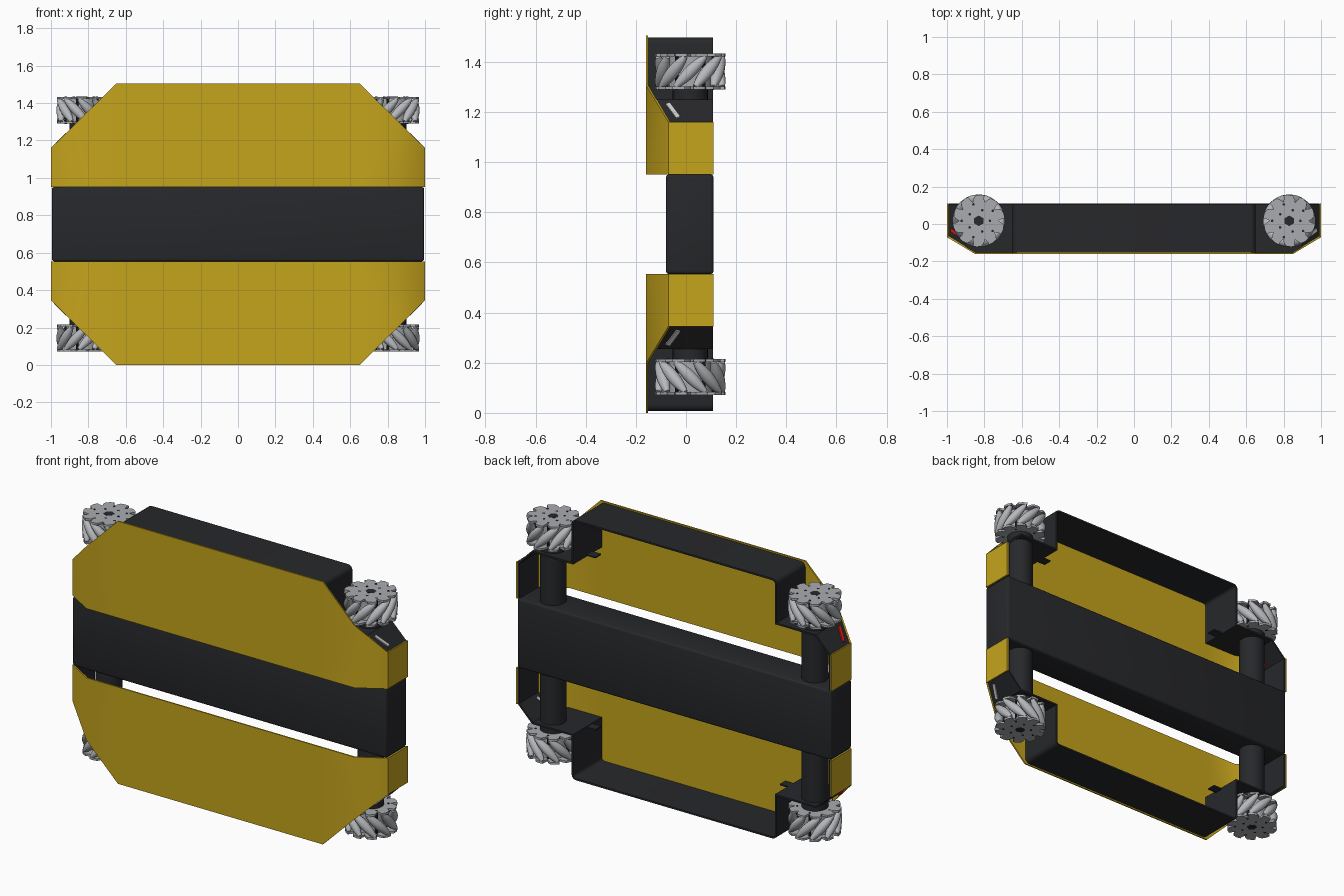
import bpy, bmesh
from math import sin, cos, pi, sqrt, radians
from mathutils import Matrix, Vector

if "Cube" in bpy.data.objects:
    bpy.data.objects.remove(bpy.data.objects["Cube"])

ZC = 0.7525  # mirror plane height


def mat(name, col):
    m = bpy.data.materials.new(name)
    m.diffuse_color = (*col, 1)
    m.use_nodes = True
    m.node_tree.nodes["Principled BSDF"].inputs["Base Color"].default_value = m.diffuse_color
    return m


YELLOW = mat("yellow", (0.56, 0.37, 0.012))
DARK = mat("dark", (0.02, 0.021, 0.024))
WHITE = mat("white_light", (0.8, 0.8, 0.8))
RED = mat("red_light", (0.8, 0.01, 0.01))
STEEL = mat("steel", (0.4, 0.41, 0.43))
RUBBER = mat("roller_grey", (0.47, 0.48, 0.5))


def add(name, bm, material, loc=(0, 0, 0), mirror=None, solid=0, bevel=0, angle=35):
    me = bpy.data.meshes.new(name)
    bm.to_mesh(me)
    bm.free()
    ob = bpy.data.objects.new(name, me)
    bpy.context.collection.objects.link(ob)
    ob.location = loc
    if bevel:
        b = ob.modifiers.new("bevel", 'BEVEL')
        b.width, b.segments = bevel, 3
    if mirror:
        ob.modifiers.new("mirror", 'MIRROR').use_axis = mirror
    if solid:
        s = ob.modifiers.new("solid", 'SOLIDIFY')
        s.thickness, s.offset, s.use_even_offset = solid, -1, True
    # bake modifiers, then shade by angle
    dg = bpy.context.evaluated_depsgraph_get()
    new = bpy.data.meshes.new_from_object(ob.evaluated_get(dg))
    ob.modifiers.clear()
    ob.data = new
    new.materials.clear()
    new.materials.append(material)
    new.polygons.foreach_set("use_smooth", [True] * len(new.polygons))
    new.set_sharp_from_angle(angle=radians(angle))
    return ob


def strip(rows):
    bm = bmesh.new()
    vs = [(bm.verts.new(a), bm.verts.new(b)) for a, b in rows]
    for (a, b), (c, d) in zip(vs, vs[1:]):
        bm.faces.new((a, c, d, b))
    return bm


def box(bm, size, m):
    bmesh.ops.create_cube(bm, size=1, matrix=m @ Matrix.Diagonal((*size, 1)))


def cyl(bm, r, h, loc, seg=32):
    bmesh.ops.create_cone(bm, cap_ends=True, segments=seg, radius1=r, radius2=r,
                          depth=h, matrix=Matrix.Translation(loc))


XZ = (True, False, True)

# yellow cover plates, bent at the sides
sec = [(0, -.16, .7525), (.65, -.16, .7525), (.85, -.16, .5555), (1, -.07, .4075), (1, .11, .4075)]
add("cover_plates", strip([((x, y, .1985), (x, y, z)) for x, y, z in sec]), YELLOW,
    (0, 0, ZC), XZ, .008)

# dark skirt following the outline and the wheel wells
path = [(0, .745)]
path += [(.622 + .028 * sin(a), .717 + .028 * cos(a)) for a in [i * pi / 10 for i in range(6)]]
path += [(.65, .497), (.85, .497), (.9, .497), (.992, .4055), (.992, .2)]


def front(x):
    return -.152 + max(0, x - .85) * .6


add("skirt_walls", strip([((x, front(x), z), (x, .108, z)) for x, z in path]), DARK,
    (0, 0, ZC), XZ, .01)

# small lips inside the wheel wells
bm = bmesh.new()
box(bm, (.06, .05, .008), Matrix.Translation((.615, -.04, .494)))
add("well_lips", bm, DARK, (0, 0, ZC), XZ)

# recessed centre beam
bm = bmesh.new()
box(bm, (1.99, .19, .397), Matrix.Translation((0, .015, 0)))
add("centre_beam", bm, DARK, (0, 0, ZC), bevel=.012)

# motor cylinders between beam and wheels
bm = bmesh.new()
cyl(bm, .07, .38, (.83, .017, .365))
add("motors", bm, DARK, (0, 0, ZC), XZ)

# corner light slits, white on the right and red on the left
n = Vector((1, 0, 1)).normalized()
u = Vector((.06, .045, -.06)).normalized()
v = n.cross(u)
rot = Matrix((u, v, n)).transposed().to_4x4()
for side, name, m in ((1, "white_lights", WHITE), (-1, "red_lights", RED)):
    bm = bmesh.new()
    box(bm, (.09, .018, .02), Matrix.Translation((.945, -.052, .449)) @ rot)
    bmesh.ops.transform(bm, matrix=Matrix.Diagonal((side, 1, 1, 1)), verts=bm.verts)
    bmesh.ops.recalc_face_normals(bm, faces=bm.faces)
    add(name, bm, m, (0, 0, ZC), (False, False, True))

# wheels with ten slanted barrel rollers
N, R, D = 10, .141, .116


def rollers(hand):
    bm = bmesh.new()
    for k in range(N):
        th = 2 * pi * k / N
        rad = Vector((cos(th), sin(th), 0))
        tan = Vector((-sin(th), cos(th), 0))
        ax = (tan * hand + Vector((0, 0, 1))).normalized()
        side = ax.cross(rad)
        rings = []
        for i in range(9):
            s = -.085 + .17 * i / 8
            r = R - sqrt(D * D + s * s / 2)
            rings.append([bm.verts.new(rad * D + ax * s + (rad * cos(a) + side * sin(a)) * r)
                          for a in [2 * pi * j / 14 for j in range(14)]])
        for a, b in zip(rings, rings[1:]):
            for j in range(14):
                bm.faces.new((a[j], a[(j + 1) % 14], b[(j + 1) % 14], b[j]))
        bm.faces.new(rings[0][::-1])
        bm.faces.new(rings[-1])
    bmesh.ops.recalc_face_normals(bm, faces=bm.faces)
    return bm


TOOTH = [(0, .104), (.1, .118), (.28, .136), (.6, .14), (.85, .139), (.86, .122)]


def hub(hand):
    bm = bmesh.new()
    cyl(bm, .086, .12, (0, 0, 0), 40)
    for end in (1, -1):
        pts = [(2 * pi * (k + f) / N * hand * end, r) for k in range(N) for f, r in TOOTH]
        f = bm.faces.new([bm.verts.new((r * cos(a), r * sin(a), end * .060)) for a, r in pts])
        ex = bmesh.ops.extrude_face_region(bm, geom=[f])["geom"]
        bmesh.ops.translate(bm, vec=(0, 0, end * .012),
                            verts=[g for g in ex if isinstance(g, bmesh.types.BMVert)])
    bmesh.ops.recalc_face_normals(bm, faces=bm.faces)
    return bm


for sx, xn in ((1, "right"), (-1, "left")):
    for sz, zn in ((1, "upper"), (-1, "lower")):
        loc = (sx * .83, .017, ZC + sz * .609)
        tag = zn + "_" + xn
        add("rollers_" + tag, rollers(sx * sz), RUBBER, loc, angle=50)
        add("hub_" + tag, hub(sx * sz), STEEL, loc)
        bm = bmesh.new()
        cyl(bm, .028, .146, (0, 0, 0), 6)
        for k in range(5):
            for r, o in ((.06, 0), (.092, .5)):
                a = 2 * pi * (k + o) / 5
                cyl(bm, .007, .146, (r * cos(a), r * sin(a), 0), 10)
        add("bolts_" + tag, bm, DARK, loc)
